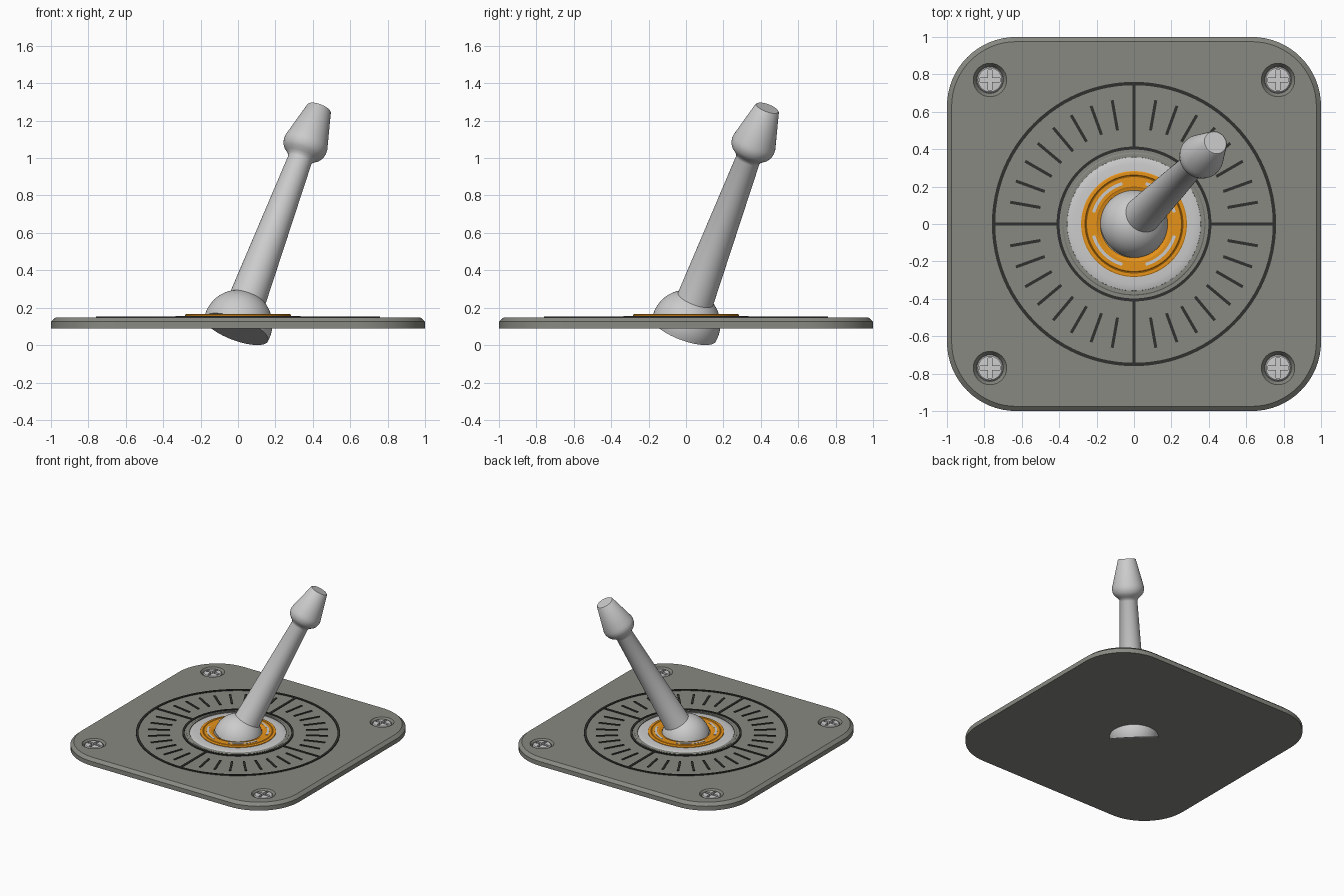
import bpy, bmesh
from math import sin, cos, pi, radians
from mathutils import Matrix, Vector

if "Cube" in bpy.data.objects:
    bpy.data.objects.remove(bpy.data.objects["Cube"])


def material(name, rgb):
    m = bpy.data.materials.new(name)
    m.diffuse_color = (*rgb, 1)
    m.use_nodes = True
    m.node_tree.nodes["Principled BSDF"].inputs["Base Color"].default_value = m.diffuse_color
    return m


GREY = material("plate_grey", (0.25, 0.25, 0.225))
DARK = material("dark_line", (0.03, 0.03, 0.028))
ORANGE = material("orange", (0.8, 0.29, 0.01))


def finish(name, bm, mat=None, angle=30):
    bmesh.ops.remove_doubles(bm, verts=bm.verts, dist=1e-5)
    bmesh.ops.recalc_face_normals(bm, faces=bm.faces)
    me = bpy.data.meshes.new(name)
    bm.to_mesh(me)
    bm.free()
    ob = bpy.data.objects.new(name, me)
    bpy.context.collection.objects.link(ob)
    if mat:
        me.materials.append(mat)
    smooth(ob, angle)
    return ob


def smooth(ob, angle=30):
    bpy.ops.object.select_all(action='DESELECT')
    ob.select_set(True)
    bpy.context.view_layer.objects.active = ob
    bpy.ops.object.shade_smooth_by_angle(angle=radians(angle))


def loft(bm, rings, closed=False):
    """Bridge equal rings of points; cap the ends or close the loop."""
    vs = [[bm.verts.new(p) for p in r] for r in rings]
    n = len(vs[0])
    pairs = list(zip(vs, vs[1:])) + ([(vs[-1], vs[0])] if closed else [])
    for a, b in pairs:
        for i in range(n):
            j = (i + 1) % n
            bm.faces.new((a[i], a[j], b[j], b[i]))
    if not closed:
        bm.faces.new(vs[0])
        bm.faces.new(vs[-1])


def lathe(name, profile, mat=None, closed=False, n=96, angle=30):
    bm = bmesh.new()
    loft(bm, [[(r * cos(2 * pi * i / n), r * sin(2 * pi * i / n), z) for i in range(n)]
              for r, z in profile], closed)
    return finish(name, bm, mat, angle)


def ring(name, r0, r1, z0, z1, mat):
    return lathe(name, [(r0, z0), (r1, z0), (r1, z1), (r0, z1)], mat, True)


def add_box(bm, r0, r1, width, z0, z1, ang):
    m = (Matrix.Rotation(ang, 4, 'Z') @ Matrix.Translation(((r0 + r1) / 2, 0, (z0 + z1) / 2))
         @ Matrix.Diagonal((r1 - r0, width, z1 - z0, 1)))
    bmesh.ops.create_cube(bm, size=1, matrix=m)


def cut(ob, cutter):
    md = ob.modifiers.new("cut", 'BOOLEAN')
    md.operation, md.solver, md.object = 'DIFFERENCE', 'EXACT', cutter
    bpy.context.view_layer.objects.active = ob
    bpy.ops.object.modifier_apply(modifier=md.name)
    bpy.data.objects.remove(cutter)
    smooth(ob)


# Rounded square base plate with chamfered top edge
def rounded_square(inset, z, rad=0.37, seg=16):
    c, pts = 1 - rad, []
    for k, (sx, sy) in enumerate([(1, 1), (-1, 1), (-1, -1), (1, -1)]):
        for i in range(seg + 1):
            a = pi / 2 * (k + i / seg)
            pts.append((sx * c + (rad - inset) * cos(a), sy * c + (rad - inset) * sin(a), z))
    return pts


bm = bmesh.new()
loft(bm, [rounded_square(0, 0.09), rounded_square(0, 0.126), rounded_square(0.025, 0.148)])
plate = finish("base_plate", bm, GREY)

# Corner screws in countersunk holes, with cross slots
for sx in (-1, 1):
    for sy in (-1, 1):
        spot = Vector((sx * 0.77, sy * 0.77, 0))
        hole = lathe("hole_cutter", [(0, 0.12), (0.072, 0.12), (0.09, 0.149), (0.09, 0.17), (0, 0.17)], n=48)
        hole.location = spot
        hole.hide_render = True
        cut(plate, hole)
        screw = lathe("screw", [(0, 0.11), (0.07, 0.11), (0.07, 0.137), (0.063, 0.143),
                                (0.03, 0.146), (0, 0.147)], n=48)
        screw.location = spot
        l, w = 0.054, 0.01
        cross = [(l, -w), (l, w), (w, w), (w, l), (-w, l), (-w, w),
                 (-l, w), (-l, -w), (-w, -w), (-w, -l), (w, -l), (w, -w)]
        bm = bmesh.new()
        loft(bm, [[(x, y, z) for x, y in cross] for z in (0.125, 0.17)])
        slot = finish("slot_cutter", bm)
        slot.location = spot
        slot.hide_render = True
        cut(screw, slot)

# Dial rings, quadrant spokes and tick marks
ring("dial_outer_ring", 0.742, 0.76, 0.14, 0.154, DARK)
ring("dial_inner_ring", 0.398, 0.414, 0.14, 0.154, DARK)
bm = bmesh.new()
for k in range(36):
    if k % 9 == 0:
        add_box(bm, 0.41, 0.745, 0.018, 0.14, 0.153, radians(k * 10))
    else:
        add_box(bm, 0.508, 0.672, 0.016, 0.14, 0.153, radians(k * 10))
finish("dial_marks", bm, DARK)

# Socket: grey lip, light collar, orange ring
lathe("socket_lip", [(0.36, 0.14), (0.382, 0.14), (0.382, 0.15), (0.376, 0.154), (0.36, 0.154)], GREY, True)
lathe("collar", [(0.27, 0.14), (0.36, 0.14), (0.357, 0.149), (0.345, 0.153), (0.32, 0.156),
                 (0.27, 0.157)], None, True)
lathe("orange_ring", [(0.18, 0.14), (0.283, 0.14), (0.283, 0.162), (0.278, 0.165), (0.262, 0.165),
                      (0.258, 0.162), (0.254, 0.165), (0.2, 0.165), (0.192, 0.16), (0.18, 0.158)],
      ORANGE, True)

# Four light arcs inlaid in the orange ring
bm = bmesh.new()
for k in range(4):
    rings = []
    for i in range(17):
        a = radians(90 * k + 16 + 58 * i / 16)
        rings.append([(r * cos(a), r * sin(a), z) for r, z in
                      ((0.216, 0.16), (0.233, 0.16), (0.233, 0.167), (0.216, 0.167))])
    loft(bm, rings)
finish("light_arcs", bm)

# Tilted lever: cut ball, tapered shaft and flared grip
R = 0.184
ball = [(R * cos(radians(a)), R * sin(radians(a))) for a in range(-9, 58, 6)]
grip = [(0.1, 0.155), (0.066, 0.995), (0.07, 1.008), (0.084, 1.022), (0.102, 1.037), (0.114, 1.055),
        (0.12, 1.08), (0.119, 1.1), (0.114, 1.12), (0.067, 1.305), (0.062, 1.31)]
lever = lathe("lever", ball + grip, None, n=64, angle=35)
lever.matrix_world = Matrix.Translation((0, 0, 0.111)) @ Matrix.Rotation(radians(28), 4, Vector((-1, 1, 0)).normalized())
